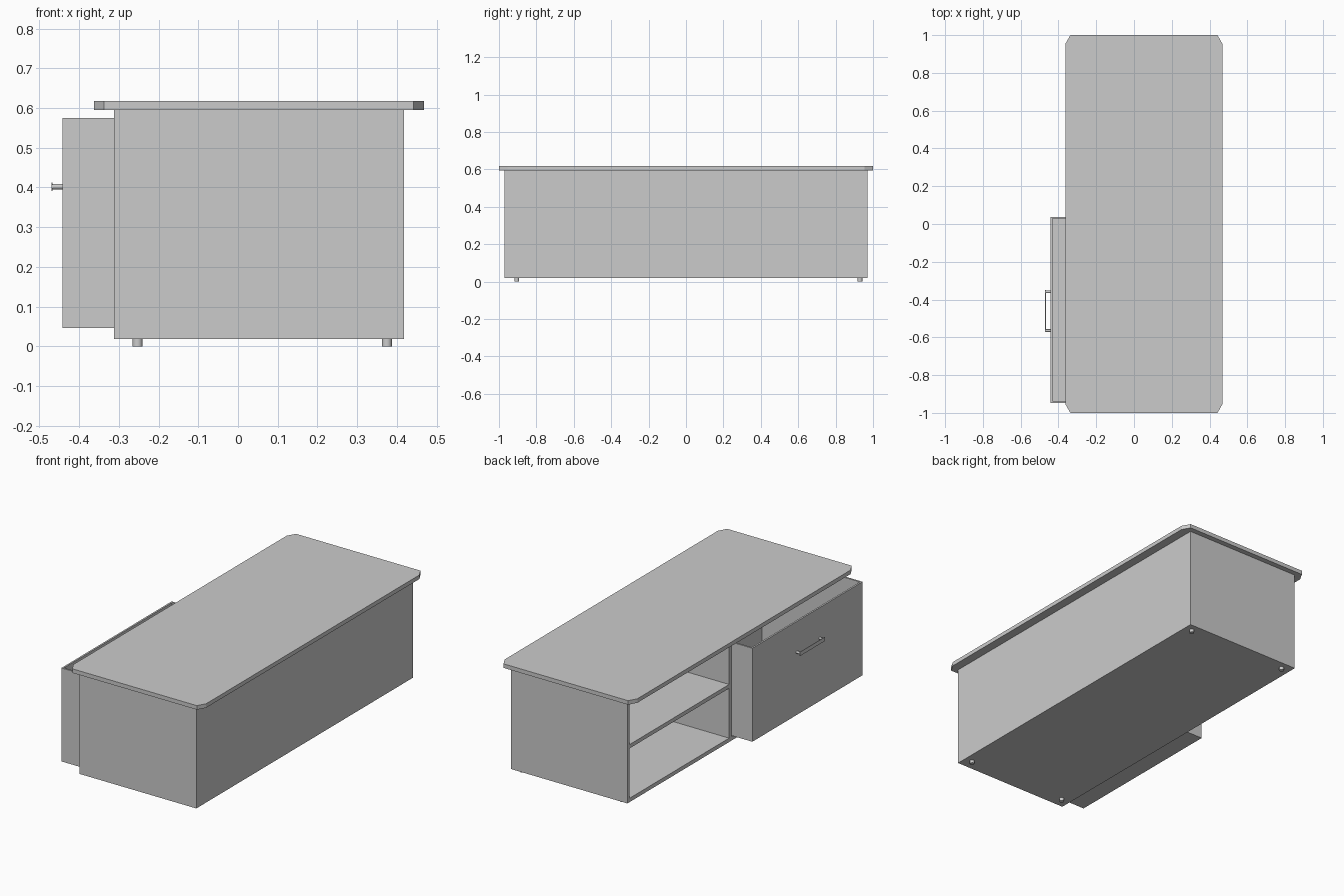
import bpy, bmesh

if "Cube" in bpy.data.objects:
    bpy.data.objects.remove(bpy.data.objects["Cube"])


def finish(name, bm):
    bmesh.ops.recalc_face_normals(bm, faces=bm.faces)
    mesh = bpy.data.meshes.new(name)
    bm.to_mesh(mesh)
    bm.free()
    obj = bpy.data.objects.new(name, mesh)
    bpy.context.collection.objects.link(obj)
    return obj


def box(name, x, y, z):
    bm = bmesh.new()
    bmesh.ops.create_cube(bm, size=1)
    for v in bm.verts:
        for i, (lo, hi) in enumerate((x, y, z)):
            v.co[i] = lo if v.co[i] < 0 else hi
    return finish(name, bm)


def cylinder(name, loc, radius, depth, along_x=False):
    bpy.ops.mesh.primitive_cylinder_add(
        vertices=16, radius=radius, depth=depth, location=loc,
        rotation=(0, 1.570796 if along_x else 0, 0))
    obj = bpy.context.object
    obj.name = name
    bpy.ops.object.shade_smooth_by_angle()
    return obj


# Table top with clipped corners
x0, x1, cx, cy = -0.363, 0.468, 0.026, 0.046
outline = [(x0 + cx, -1), (x1 - cx, -1), (x1, -1 + cy), (x1, 1 - cy),
           (x1 - cx, 1), (x0 + cx, 1), (x0, 1 - cy), (x0, -1 + cy)]
bm = bmesh.new()
face = bm.faces.new([bm.verts.new((x, y, 0.595)) for x, y in outline])
ext = bmesh.ops.extrude_face_region(bm, geom=[face], use_keep_orig=True)
bmesh.ops.translate(bm, vec=(0, 0, 0.023),
                    verts=[g for g in ext["geom"] if isinstance(g, bmesh.types.BMVert)])
finish("table_top", bm)

# Cabinet, open at -x
F, B, T = -0.312, 0.418, 0.02
box("bottom_panel", (F, B), (-0.97, 0.97), (0.018, 0.04))
box("back_panel", (B - T, B), (-0.97, 0.97), (0.04, 0.595))
box("side_panel_near", (F, B - T), (-0.97, -0.97 + T), (0.04, 0.595))
box("side_panel_far", (F, B - T), (0.97 - T, 0.97), (0.04, 0.595))
box("divider", (F, B - T), (0.04, 0.06), (0.04, 0.595))
box("shelf", (F, B - T), (0.06, 0.95), (0.322, 0.344))

# Pulled-out drawer
D0, D1, Y0, Y1, Z0, Z1, t = -0.442, 0.19, -0.948, 0.038, 0.046, 0.575, 0.01
box("drawer_bottom", (D0, D1), (Y0, Y1), (Z0, Z0 + t))
box("drawer_front", (D0, D0 + t), (Y0, Y1), (Z0 + t, Z1))
box("drawer_back", (D1 - t, D1), (Y0, Y1), (Z0 + t, Z1))
box("drawer_side_near", (D0 + t, D1 - t), (Y0, Y0 + t), (Z0 + t, Z1))
box("drawer_side_far", (D0 + t, D1 - t), (Y1 - t, Y1), (Z0 + t, Z1))

# Drawer handle: flat bar on two round posts
box("handle_bar", (-0.47, -0.467), (-0.573, -0.35), (0.391, 0.413))
for i, y in enumerate((-0.564, -0.359)):
    cylinder(f"handle_post_{i}", (-0.4545, y, 0.402), 0.007, 0.025, True)

# Feet
for i, x in enumerate((-0.253, 0.375)):
    for j, y in enumerate((-0.905, 0.93)):
        cylinder(f"foot_{i}_{j}", (x, y, 0.0095), 0.0125, 0.019)
